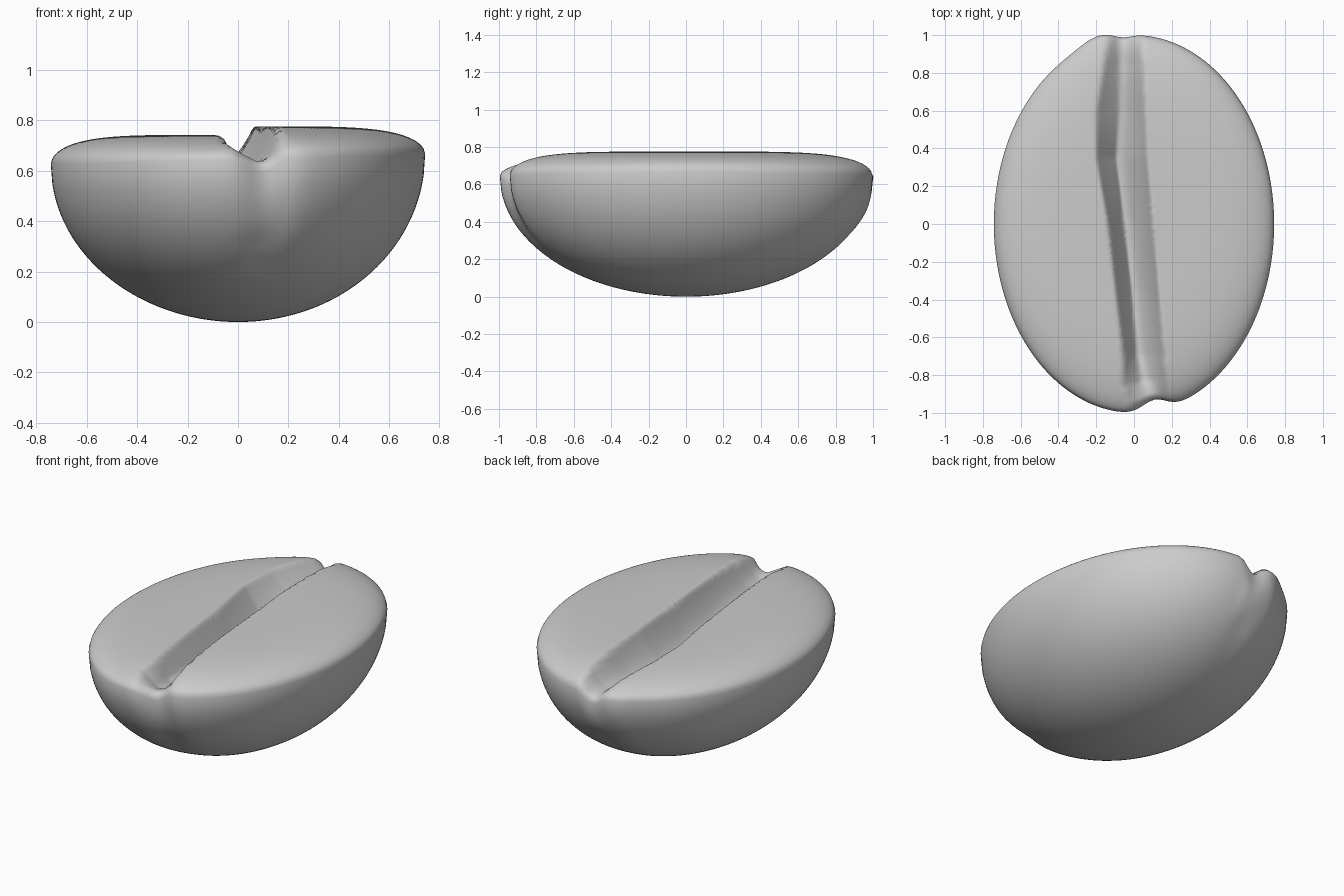
import bpy, bmesh, math

if "Cube" in bpy.data.objects:
    bpy.data.objects.remove(bpy.data.objects["Cube"])

A, B = 0.742, 1.0          # half width, half length
RINGS, SEGS = 64, 176

# groove stations: y, left edge, floor line, right edge, depth
GROOVE = [
    (-1.10, -0.02, 0.09, 0.18, 0.03),
    (-0.95, -0.03, 0.09, 0.18, 0.06),
    (-0.85, -0.06, 0.06, 0.17, 0.11),
    (-0.70, -0.06, 0.03, 0.16, 0.15),
    (-0.35, -0.10, 0.00, 0.13, 0.17),
    (0.00, -0.14, -0.04, 0.10, 0.18),
    (0.35, -0.20, -0.08, 0.07, 0.17),
    (0.60, -0.20, -0.06, 0.06, 0.14),
    (0.85, -0.16, -0.06, 0.05, 0.10),
    (1.10, -0.12, -0.06, 0.02, 0.03),
]


def smooth(t):
    t = max(0.0, min(1.0, t))
    return t * t * (3 - 2 * t)


def bump(x, c, w):
    return math.exp(-((x - c) / w) ** 2)


def station(y):
    for p, q in zip(GROOVE, GROOVE[1:]):
        if y <= q[0]:
            t = (y - p[0]) / (q[0] - p[0])
            return [a + (b - a) * t for a, b in zip(p[1:], q[1:])]
    return GROOVE[-1][1:]


def groove(x, y):
    """Depth of the crease and its floor line at x, y."""
    xl, xb, xr, d = station(y)
    if x <= xl or x >= xr:
        return 0.0, xb
    if x < xb:
        return d * min(1.0, 1.12 * (x - xl) / (xb - xl)), xb
    return d * (1 - ((x - xb) / (xr - xb)) ** 2), xb


def point(r, ang, top):
    x, y = A * r * math.cos(ang), B * r * math.sin(ang)
    rim = 0.645 + 0.02 * x / A
    cut, xb = groove(x, y)
    if top:
        plate = 0.742 + 0.034 * smooth((x - xb + 0.1) / 0.2)
        z = rim + (plate - rim) * math.sqrt(max(0.0, 1 - r ** 5)) - cut
    else:
        z = rim * (1 - math.sqrt(max(0.0, 1 - r * r)))
        z -= cut * smooth((z - 0.3) / (rim - 0.3))
    # lobes and notches at the two ends
    k = r ** 4
    if y > 0:
        y *= 1 + k * (0.03 * bump(x, -0.2, 0.11) - 0.015 * bump(x, -0.06, 0.06))
    else:
        y *= 1 - k * 0.06 * bump(x, 0.11, 0.09)
    return x, y, z


# bean: rounded bowl and creased flat face sharing one rim
bm = bmesh.new()
angles = [2 * math.pi * i / SEGS for i in range(SEGS)]
rim_loop = [bm.verts.new(point(1, a, True)) for a in angles]
for top in (True, False):
    outer = rim_loop
    for j in range(RINGS - 1, 0, -1):
        r = math.sin(0.5 * math.pi * j / RINGS) * 0.5 + 0.5 * j / RINGS
        inner = [bm.verts.new(point(r, a, top)) for a in angles]
        for i in range(SEGS):
            n = (i + 1) % SEGS
            bm.faces.new((outer[i], outer[n], inner[n], inner[i]))
        outer = inner
    centre = bm.verts.new(point(0, 0, top))
    for i in range(SEGS):
        bm.faces.new((outer[i], outer[(i + 1) % SEGS], centre))
bmesh.ops.recalc_face_normals(bm, faces=bm.faces)

mesh = bpy.data.meshes.new("bean")
bm.to_mesh(mesh)
bm.free()
bean = bpy.data.objects.new("bean", mesh)
bpy.context.collection.objects.link(bean)
for p in mesh.polygons:
    p.use_smooth = True
